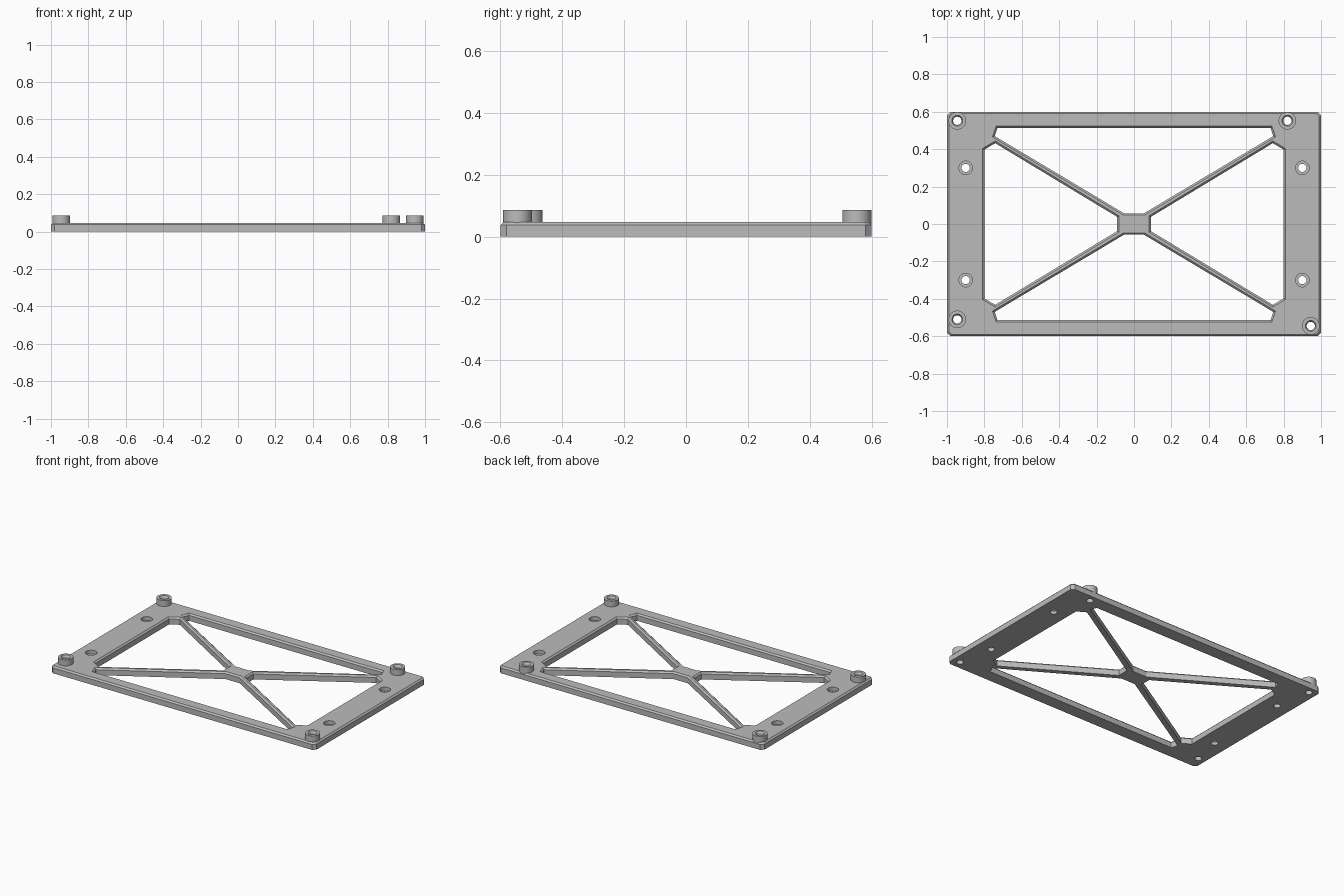
import bpy, bmesh, math
from mathutils import Vector

cube = bpy.data.objects.get("Cube")
if cube:
    bpy.data.objects.remove(cube, do_unlink=True)

THICK, BEVEL, TOP = 0.047, 0.01, 0.087
HOLE = 0.022

grey = bpy.data.materials.new("plain grey")
grey.use_nodes = True
colour = (0.5, 0.5, 0.5, 1)
grey.diffuse_color = colour
grey.node_tree.nodes["Principled BSDF"].inputs["Base Color"].default_value = colour


def offset(points, d):
    """Grow a closed outline by d, keeping its edges parallel."""
    pts = [Vector(p) for p in points]
    area = sum(a.x * b.y - b.x * a.y for a, b in zip(pts, pts[1:] + pts[:1]))
    sign = 1 if area > 0 else -1
    out = []
    for i, p in enumerate(pts):
        e1 = (p - pts[i - 1]).normalized()
        e2 = (pts[(i + 1) % len(pts)] - p).normalized()
        n1, n2 = Vector((e1.y, -e1.x)) * sign, Vector((e2.y, -e2.x)) * sign
        out.append(p + (n1 + n2) * d / (1 + n1.dot(n2)))
    return out


def loft(bm, layers, closed=False):
    """Join (outline, z) layers into a solid; closed makes a tube."""
    loops = [[bm.verts.new((p[0], p[1], z)) for p in pts] for pts, z in layers]
    faces = []
    pairs = list(zip(loops, loops[1:]))
    if closed:
        pairs.append((loops[-1], loops[0]))
    else:
        faces += [bm.faces.new(loops[0][::-1]), bm.faces.new(loops[-1])]
    for low, high in pairs:
        n = len(low)
        for i in range(n):
            j = (i + 1) % n
            faces.append(bm.faces.new((low[i], low[j], high[j], high[i])))
    bmesh.ops.recalc_face_normals(bm, faces=faces)


def circle(x, y, r, n=40):
    return [(x + r * math.cos(math.tau * i / n), y + r * math.sin(math.tau * i / n))
            for i in range(n)]


def make(name, bm):
    mesh = bpy.data.meshes.new(name)
    bm.to_mesh(mesh)
    bm.free()
    mesh.materials.append(grey)
    obj = bpy.data.objects.new(name, mesh)
    bpy.context.collection.objects.link(obj)
    return obj


def smooth(obj):
    bpy.ops.object.select_all(action="DESELECT")
    obj.select_set(True)
    bpy.context.view_layer.objects.active = obj
    bpy.ops.object.shade_smooth_by_angle(angle=math.radians(25))


# Plate with clipped corners and a chamfered top edge
rim = [(1, -0.58), (1, 0.58), (0.98, 0.6), (-0.98, 0.6),
       (-1, 0.58), (-1, -0.58), (-0.98, -0.6), (0.98, -0.6)]
bm = bmesh.new()
loft(bm, [(rim, 0), (rim, THICK - BEVEL), (offset(rim, -BEVEL), THICK)])
plate = make("frame_plate", bm)

# Window cutters, flared at the top to chamfer the frame and struts
bm = bmesh.new()
back = [(0.73, 0.513), (-0.73, 0.513), (-0.745, 0.47),
        (-0.053, 0.057), (0.053, 0.057), (0.745, 0.47)]
side = [(0.8, -0.398), (0.8, 0.398), (0.742, 0.432),
        (0.09, 0.038), (0.09, -0.038), (0.742, -0.432)]
for outline in (back, side):
    for s in (1, -1):
        pts = [(x * s, y * s) for x, y in outline]
        loft(bm, [(pts, -0.05), (pts, THICK - BEVEL),
                  (offset(pts, BEVEL), THICK), (offset(pts, BEVEL), 0.1)])

# Stepped screw holes in the side rails
for x in (-0.9, 0.9):
    for y in (-0.3, 0.3):
        small, large = circle(x, y, HOLE), circle(x, y, 0.036)
        loft(bm, [(small, -0.05), (small, 0.022), (large, 0.022), (large, 0.1)])

# Through holes below the bosses
bosses = {"back_right": (-0.945, 0.552), "back_left": (0.82, 0.552),
          "front_right": (-0.945, -0.51), "front_left": (0.945, -0.545)}
for x, y in bosses.values():
    loft(bm, [(circle(x, y, HOLE), -0.05), (circle(x, y, HOLE), 0.1)])

cutter = make("opening_cutter", bm)
cutter.hide_render = True
mod = plate.modifiers.new("openings", "BOOLEAN")
mod.operation, mod.solver, mod.object = "DIFFERENCE", "EXACT", cutter
graph = bpy.context.evaluated_depsgraph_get()
mesh = bpy.data.meshes.new_from_object(plate.evaluated_get(graph))
plate.modifiers.clear()
plate.data = mesh
bpy.data.objects.remove(cutter, do_unlink=True)
smooth(plate)

# Raised round bosses
for place, (x, y) in bosses.items():
    bm = bmesh.new()
    profile = [(HOLE, 0.038), (0.047, 0.038), (0.047, TOP), (0.029, TOP), (HOLE, TOP - 0.012)]
    loft(bm, [(circle(x, y, r), z) for r, z in profile], closed=True)
    smooth(make(place + "_boss", bm))
